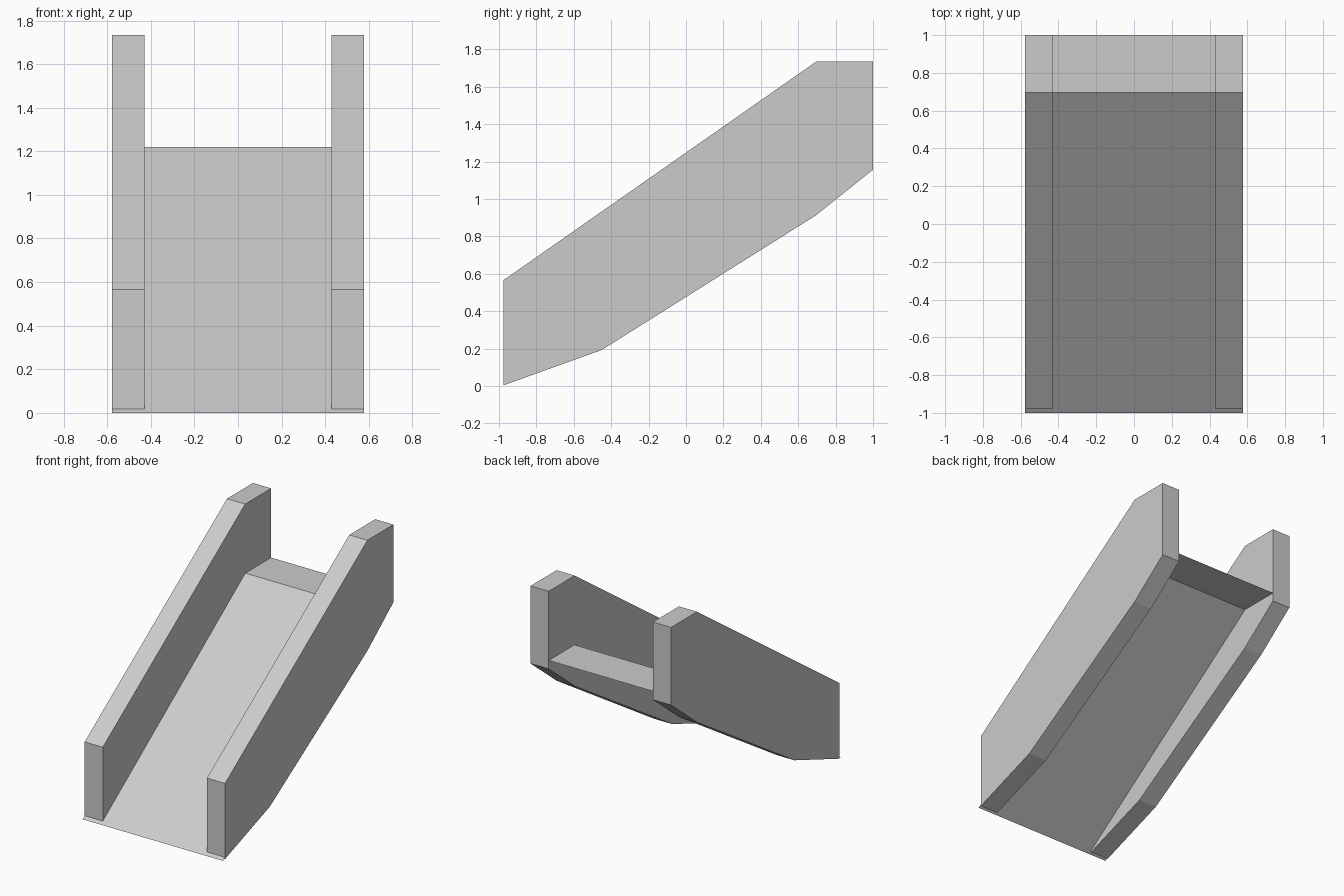
import bpy
import bmesh

cube = bpy.data.objects.get("Cube")
if cube:
    bpy.data.objects.remove(cube, do_unlink=True)

grey = bpy.data.materials.new("light_grey")
grey.use_nodes = True
colour = (0.6, 0.6, 0.6, 1)
grey.diffuse_color = colour
grey.node_tree.nodes["Principled BSDF"].inputs["Base Color"].default_value = colour

INNER, OUTER = 0.428, 0.577


def add_object(name, bm):
    mesh = bpy.data.meshes.new(name)
    bm.to_mesh(mesh)
    bm.free()
    mesh.materials.append(grey)
    obj = bpy.data.objects.new(name, mesh)
    bpy.context.collection.objects.link(obj)
    return obj


def side_wall(name, x_start, x_end, profile):
    """Extrude a (y, z) outline along x."""
    bm = bmesh.new()
    face = bm.faces.new([bm.verts.new((x_start, y, z)) for y, z in profile])
    result = bmesh.ops.extrude_face_region(bm, geom=[face])
    moved = [v for v in result["geom"] if isinstance(v, bmesh.types.BMVert)]
    bmesh.ops.translate(bm, verts=moved, vec=(x_end - x_start, 0, 0))
    bmesh.ops.recalc_face_normals(bm, faces=bm.faces)
    return add_object(name, bm)


def sheet(name, half_width, path):
    """Sweep a (y, z) path across the width as a thin sheet facing up."""
    bm = bmesh.new()
    rows = [[bm.verts.new((x, y, z)) for x in (-half_width, half_width)] for y, z in path]
    for (a, b), (d, c) in zip(rows, rows[1:]):
        bm.faces.new((a, b, c, d))
    return add_object(name, bm)


# Side walls, cut flat at the top end and bevelled underneath at both ends
wall_profile = [(-0.976, 0.004), (-0.45, 0.193), (0.695, 0.913), (1, 1.157),
                (1, 1.734), (0.695, 1.734), (-0.976, 0.566)]
side_wall("left_wall", INNER, OUTER, wall_profile)
side_wall("right_wall", -OUTER, -INNER, wall_profile)

# Sloping bed with a level landing, its lip reaching just past the walls
sheet("slide_bed", OUTER, [(-1, 0), (0.697, 1.22), (1, 1.22)])
